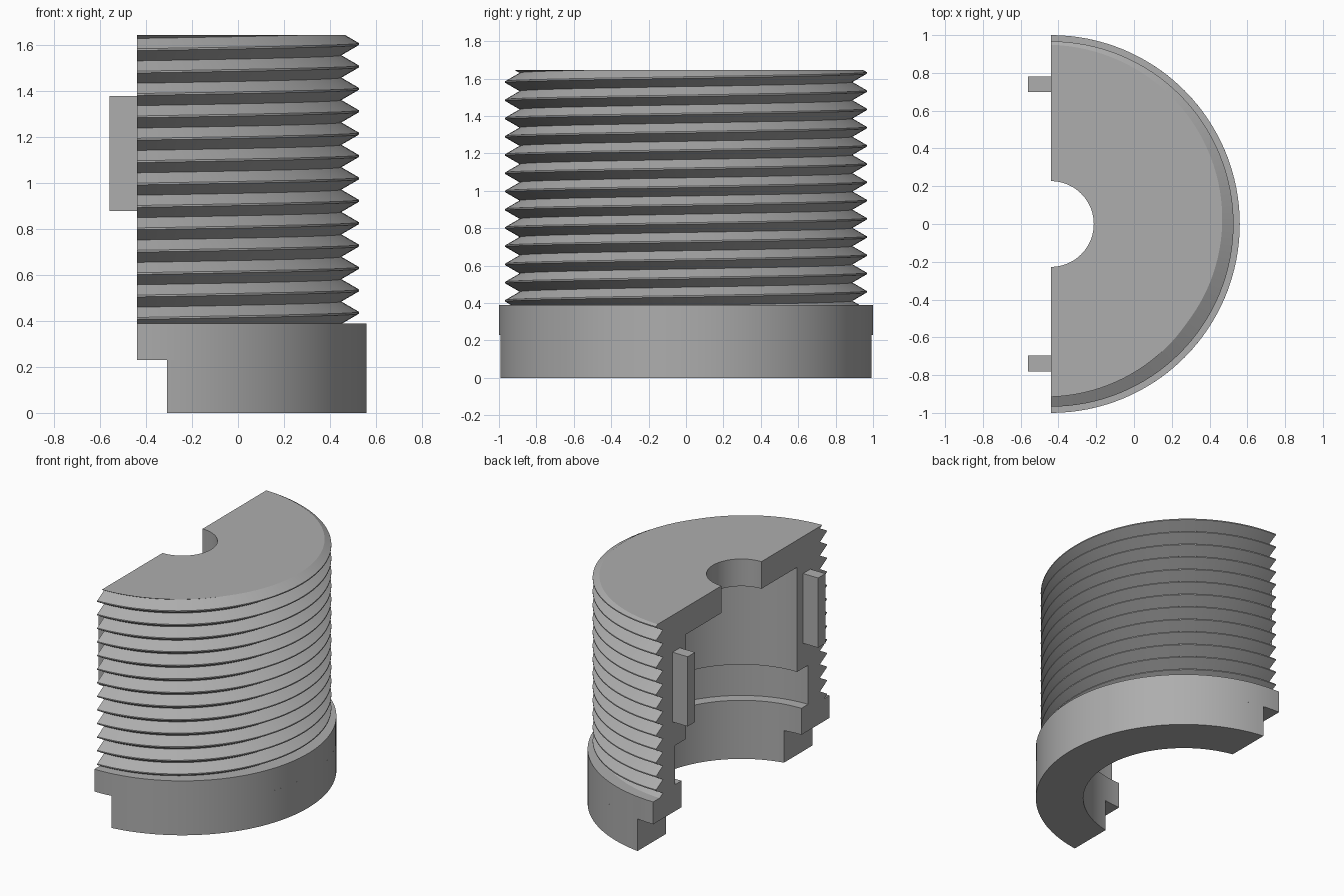
import bpy, bmesh
from math import pi, sin, cos, acos

old = bpy.data.objects.get("Cube")
if old:
    bpy.data.objects.remove(old, do_unlink=True)

AXIS_X = -0.44                      # the split plane holds the thread axis
TOP, FLANGE_TOP, STEP = 1.645, 0.39, 0.23
BORE, FLANGE_R = 0.68, 1.0
ROOT, CREST, PITCH, CREST_Z = 0.89, 0.967, 0.0975, 1.606
FLAT = 0.004                        # half width of the crest flat
SEGMENTS = 64

grey = bpy.data.materials.new("plain_grey")
grey.use_nodes = True
colour = (0.42, 0.42, 0.42, 1)
grey.diffuse_color = colour
grey.node_tree.nodes["Principled BSDF"].inputs["Base Color"].default_value = colour


def finish(name, bm):
    bmesh.ops.remove_doubles(bm, verts=bm.verts, dist=0.00005)
    bmesh.ops.recalc_face_normals(bm, faces=bm.faces)
    mesh = bpy.data.meshes.new(name)
    bm.to_mesh(mesh)
    bm.free()
    mesh.materials.append(grey)
    obj = bpy.data.objects.new(name, mesh)
    bpy.context.collection.objects.link(obj)
    return obj


def sweep(name, section):
    """Sweep a closed section of (radius, angle, z) points around the axis."""
    bm = bmesh.new()
    columns = []
    for i in range(SEGMENTS + 1):
        t = 2 * i / SEGMENTS - 1
        columns.append([bm.verts.new((AXIS_X + r * cos(a), r * sin(a), z))
                        for r, a, z in section(t)])
    n = len(columns[0])
    for a, b in zip(columns, columns[1:]):
        for j in range(n):
            k = (j + 1) % n
            bm.faces.new((a[j], a[k], b[k], b[j]))
    bm.faces.new(columns[0])
    bm.faces.new(columns[-1])
    obj = finish(name, bm)
    bpy.ops.object.select_all(action='DESELECT')
    obj.select_set(True)
    bpy.context.view_layer.objects.active = obj
    bpy.ops.object.shade_smooth_by_angle(angle=pi / 7)
    return obj


def thread_radius(z, crest):
    """Triangular thread with a narrow flat crest."""
    d = abs((z - crest + PITCH / 2) % PITCH - PITCH / 2)
    slope = max(0, d - FLAT) / (PITCH / 2 - FLAT)
    return CREST + (ROOT - CREST) * slope


# Hollow half shell: stepped bore inside, flange and helical thread outside
def shell_section(t):
    angle = t * pi / 2
    points = [(0.227, TOP), (0.227, 1.45), (0.63, 1.45), (0.63, 0.70),
              (0.755, 0.70), (0.755, 0.42), (BORE, 0.42), (BORE, STEP),
              (FLANGE_R, STEP), (FLANGE_R, FLANGE_TOP)]
    crest = CREST_Z + PITCH * angle / (2 * pi)
    levels = [FLANGE_TOP]
    for turn in range(-14, 2):
        mid = crest + turn * PITCH
        levels += [mid - PITCH / 2, mid - FLAT, mid + FLAT]
    levels.append(TOP)
    for z in levels:
        z = min(max(z, FLANGE_TOP), TOP)
        points.append((thread_radius(z, crest), z))
    return [(r, angle, z) for r, z in points]


sweep("threaded_half_shell", shell_section)


# Lower rim, cut back from the split plane
def rim_section(t):
    return [(r, t * acos(0.13 / r), z)
            for r, z in ((BORE, STEP), (BORE, 0), (FLANGE_R, 0), (FLANGE_R, STEP))]


sweep("lower_rim", rim_section)

# Two alignment tabs on the split face
for side, name in ((1, "back_tab"), (-1, "front_tab")):
    bm = bmesh.new()
    bmesh.ops.create_cube(bm, size=1)
    bmesh.ops.scale(bm, vec=(0.12, 0.083, 0.50), verts=bm.verts)
    bmesh.ops.translate(bm, vec=(-0.50, side * 0.739, 1.13), verts=bm.verts)
    finish(name, bm)
